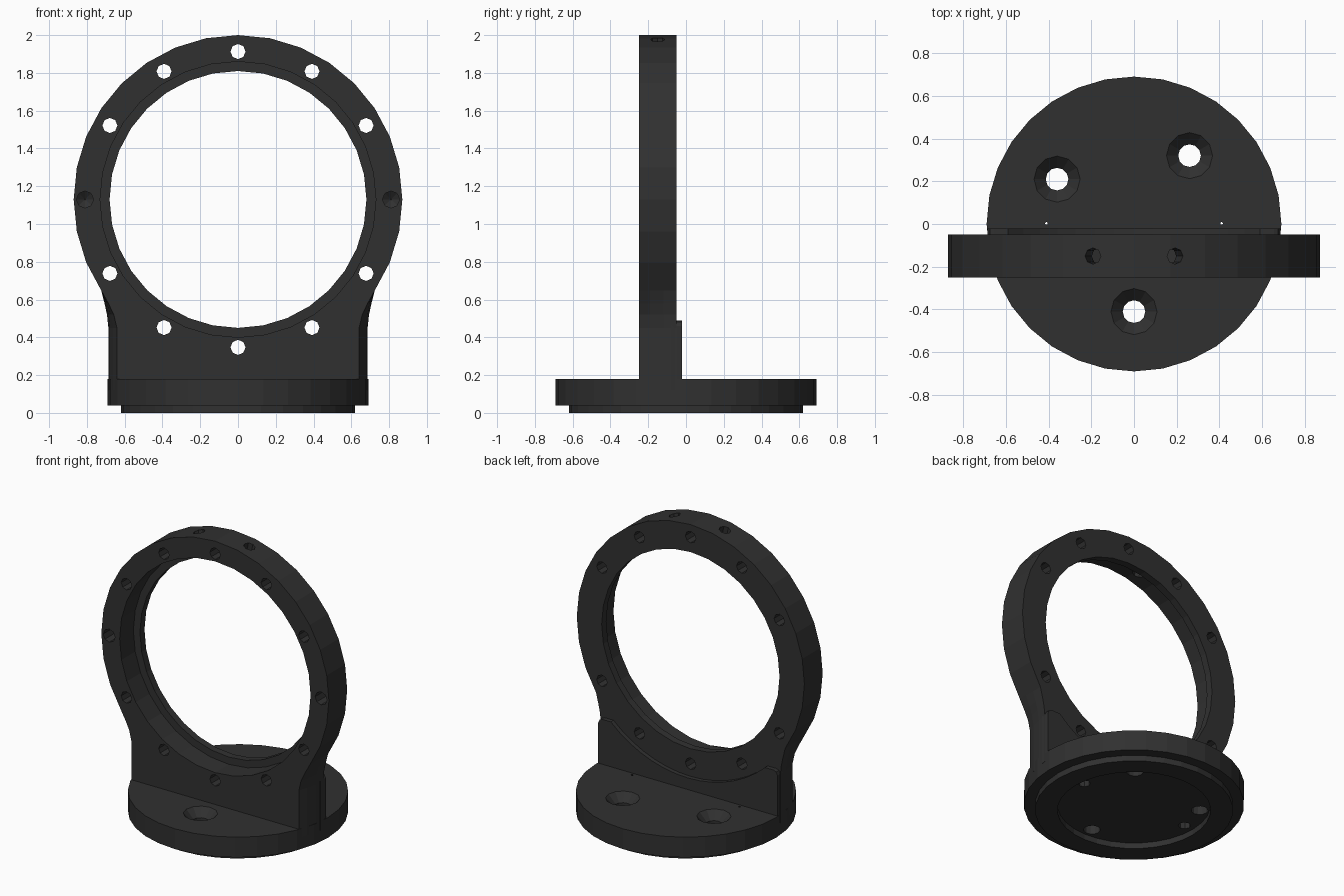
import bpy, bmesh
from math import sin, cos, sqrt, radians, pi, acos
from mathutils import Matrix

if "Cube" in bpy.data.objects:
    bpy.data.objects.remove(bpy.data.objects["Cube"])

CZ, R = 1.13, 0.87                       # ring centre height and outer radius
ALONG_Y = Matrix.Rotation(-pi / 2, 4, 'X')   # turns a lathe axis from z to +y


def finish(name, bm):
    bmesh.ops.recalc_face_normals(bm, faces=bm.faces[:])
    me = bpy.data.meshes.new(name)
    bm.to_mesh(me)
    bm.free()
    ob = bpy.data.objects.new(name, me)
    bpy.context.collection.objects.link(ob)
    return ob


def skin(name, loops, mat=Matrix()):
    """Solid through a stack of equal-length closed loops."""
    bm = bmesh.new()
    rows = [[bm.verts.new(mat @ Matrix.Translation(p).to_translation()) for p in lp]
            for lp in loops]
    n = len(rows[0])
    for a, b in zip(rows, rows[1:]):
        for i in range(n):
            j = (i + 1) % n
            bm.faces.new((a[i], a[j], b[j], b[i]))
    bm.faces.new(rows[0])
    bm.faces.new(rows[-1])
    return finish(name, bm)


def lathe(name, profile, n, mat=Matrix()):
    """Revolve (radius, height) points around z."""
    return skin(name, [[(r * cos(2 * pi * i / n), r * sin(2 * pi * i / n), z)
                        for i in range(n)] for r, z in profile], mat)


def boolean(target, tool, op):
    mod = target.modifiers.new(op, 'BOOLEAN')
    mod.operation, mod.object, mod.solver = op, tool, 'EXACT'
    bpy.context.view_layer.update()
    dg = bpy.context.evaluated_depsgraph_get()
    me = bpy.data.meshes.new_from_object(target.evaluated_get(dg))
    target.modifiers.clear()
    target.data = me
    bpy.data.objects.remove(tool)


def mirrored(half):
    return half + [(-x, z) for x, z in reversed(half) if abs(x) > 1e-6]


# Ring with its neck: the foot follows the round base, then flares into the ring
def ring_outline(y):
    foot = sqrt(0.688 ** 2 - y * y)
    half = [(R * sin(radians(11.25 * k)), CZ + R * cos(radians(11.25 * k)))
            for k in range(12)]
    flare = half[-1][0]
    half += [(flare + (foot - flare) * t, z)
             for z, t in ((0.58, 0.45), (0.52, 0.8), (0.45, 1), (0.12, 1))]
    return [(x, y, z) for x, z in mirrored(half)]


bracket = skin("ring_bracket", [ring_outline(y) for y in (-0.25, -0.19, -0.12, -0.05)])

# Thin backing plate scooped out around the ring
a0 = acos(-0.64 / R)
half = [(R * sin(pi + (a0 - pi) * k / 7), CZ + R * cos(pi + (a0 - pi) * k / 7))
        for k in range(8)]
half += [(0.655, 0.49), (0.675, 0.482), (0.685, 0.46), (0.685, 0.12)]
plate = skin("backing_plate", [[(x, y, z) for x, z in mirrored(half)]
                               for y in (-0.08, -0.02)])
boolean(bracket, plate, 'UNION')

# Round base with a raised locating rim underneath
base = lathe("base", [(0.48, 0.04), (0.48, 0), (0.62, 0), (0.62, 0.04),
                      (0.69, 0.04), (0.69, 0.18)], 32)
boolean(bracket, base, 'UNION')

# Stepped bore of the ring
cutters = [lathe("bore", [(0.73, -0.3), (0.73, -0.10), (0.68, -0.10), (0.68, 0.02)],
                 32, Matrix.Translation((0, 0, CZ)) @ ALONG_Y)]

# Bolt circle, with larger blind holes at the two sides
for k in range(12):
    a = radians(30 * k)
    if k in (3, 9):
        pos, prof = (0.81 * sin(a), 0, CZ), [(0.045, -0.3), (0.045, -0.15), (0.004, -0.12)]
    else:
        pos, prof = (0.783 * sin(a), 0, CZ + 0.783 * cos(a)), [(0.04, -0.3), (0.04, 0.05)]
    cutters.append(lathe("bolt_hole", prof, 8, Matrix.Translation(pos) @ ALONG_Y))

# Two radial holes in the top of the rim, two blind holes under the base
for s in (-1, 1):
    m = Matrix.Translation((0, -0.15, CZ)) @ Matrix.Rotation(s * radians(12.8), 4, 'Y')
    cutters.append(lathe("rim_hole", [(0.038, 0.6), (0.038, 0.95)], 8, m))
    cutters.append(lathe("dowel_hole", [(0.04, -0.05), (0.04, 0.15), (0.003, 0.183)], 8,
                         Matrix.Translation((s * 0.41, 0.003, 0))))

# Countersunk mounting holes
for x, y in ((0, -0.41), (-0.36, 0.21), (0.26, 0.32)):
    cutters.append(lathe("mount_hole", [(0.053, -0.1), (0.053, 0.125), (0.108, 0.18),
                                        (0.108, 0.21)], 12, Matrix.Translation((x, y, 0))))

for c in cutters:
    boolean(bracket, c, 'DIFFERENCE')

mat = bpy.data.materials.new("dark_metal")
mat.diffuse_color = (0.03, 0.03, 0.03, 1)
mat.use_nodes = True
mat.node_tree.nodes["Principled BSDF"].inputs["Base Color"].default_value = mat.diffuse_color
bracket.data.materials.clear()
bracket.data.materials.append(mat)
for p in bracket.data.polygons:
    p.material_index = 0
